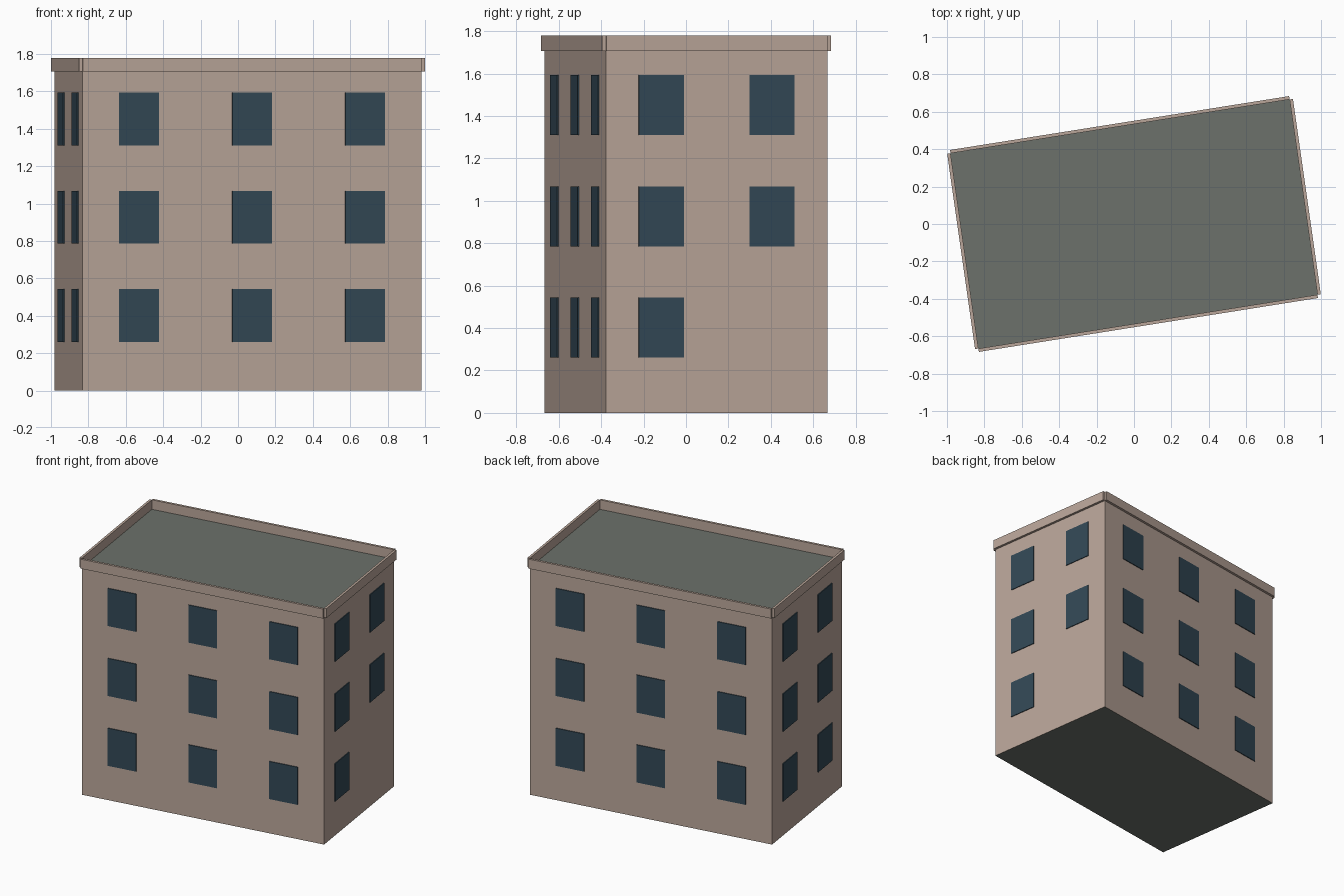
import bpy, bmesh
from mathutils import Vector

if "Cube" in bpy.data.objects:
    bpy.data.objects.remove(bpy.data.objects["Cube"])

def material(name, rgb):
    m = bpy.data.materials.new(name)
    m.diffuse_color = (*rgb, 1)
    m.use_nodes = True
    m.node_tree.nodes["Principled BSDF"].inputs["Base Color"].default_value = m.diffuse_color
    return m

WALL = material("wall_plaster", (0.49, 0.38, 0.32))
ROOF = material("roof_felt", (0.15, 0.165, 0.145))
GLASS = material("window_glass", (0.033, 0.065, 0.092))

WALL_TOP, PARAPET_TOP, PARAPET_T = 1.707, 1.778, 0.018

# Footprint, counter-clockwise: front-left, front-right, back-right, back-left
CORNERS = [Vector(c) for c in
           ((-0.832, -0.666, 0), (0.981, -0.378, 0), (0.832, 0.666, 0), (-0.981, 0.378, 0))]

def prism(name, outline, z0, z1, mats):
    """Extrude a flat outline; the second material covers the top and bottom."""
    bm = bmesh.new()
    face = bm.faces.new([bm.verts.new((p.x, p.y, z0)) for p in outline])
    ext = bmesh.ops.extrude_face_region(bm, geom=[face], use_keep_orig=True)
    top = [v for v in ext["geom"] if isinstance(v, bmesh.types.BMVert)]
    bmesh.ops.translate(bm, verts=top, vec=(0, 0, z1 - z0))
    bmesh.ops.recalc_face_normals(bm, faces=bm.faces[:])
    if len(mats) > 1:
        for f in bm.faces:
            f.material_index = int(abs(f.normal.z) > 0.5)
    me = bpy.data.meshes.new(name)
    bm.to_mesh(me)
    bm.free()
    for m in mats:
        me.materials.append(m)
    ob = bpy.data.objects.new(name, me)
    bpy.context.collection.objects.link(ob)
    return ob

def strip(name, a, b, inner, outer, z0, z1, mat):
    """Box along the line a-b, between two offsets from the wall."""
    d = (b - a).normalized()
    n = Vector((d.y, -d.x, 0))
    return prism(name, [a + n * outer, b + n * outer, b + n * inner, a + n * inner], z0, z1, [mat])

# Main block with flat roof
prism("building_block", CORNERS, 0, WALL_TOP, [WALL, ROOF])

# Parapet strips and windows on each side
SILLS = (0.26, 0.785, 1.311)
WIN_W, WIN_H = 0.215, 0.283
for i, (side, cols) in enumerate((("front", 3), ("right", 2), ("back", 3), ("left", 2))):
    a, b = CORNERS[i], CORNERS[(i + 1) % 4]
    strip(f"{side}_parapet", a, b, 0, PARAPET_T, WALL_TOP, PARAPET_TOP, WALL)
    half = (b - a).normalized() * WIN_W / 2
    for row, sill in enumerate(SILLS):
        for col in range(cols):
            if side == "right" and row == 0 and col == 1:
                continue  # blank wall in this bay
            c = a.lerp(b, (col + 0.5) / cols)
            strip(f"{side}_window_{row + 1}_{col + 1}", c - half, c + half,
                  -0.002, 0.006, sill, sill + WIN_H, GLASS)
